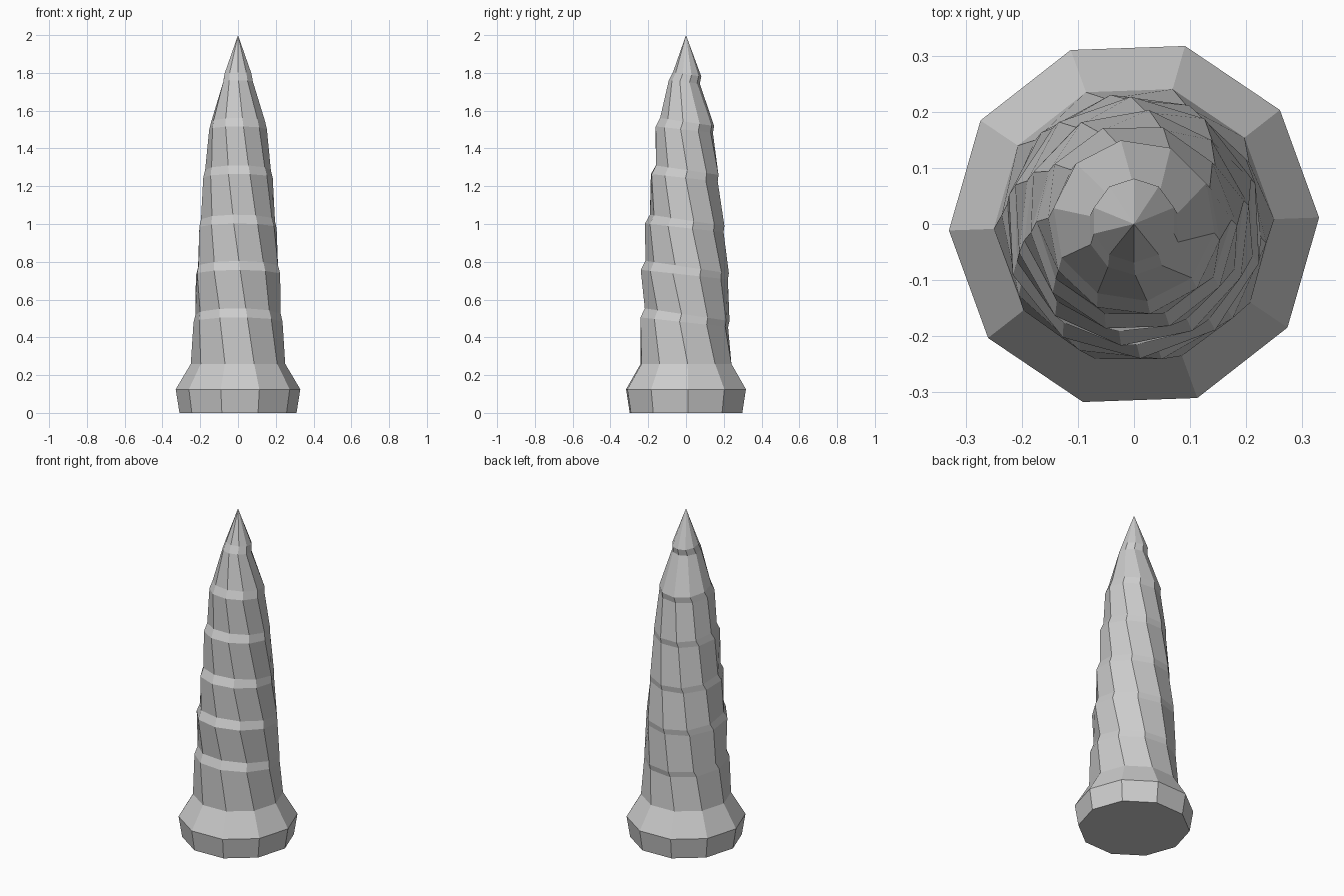
import bpy, bmesh
from math import radians, sin, cos

if "Cube" in bpy.data.objects:
    bpy.data.objects.remove(bpy.data.objects["Cube"])

SIDES = 10

# Ring: radius, mean height, y shift, tilt (front edge higher)
rings = [(0.31, 0.0, 0, 0), (0.33, 0.125, 0, 0), (0.25, 0.26, 0, 0)]

# Ridge steps: lower lip radius, upper radius, lower height
steps = [(0.237, 0.228, 0.48), (0.231, 0.221, 0.732), (0.209, 0.199, 0.98),
         (0.184, 0.174, 1.245), (0.154, 0.145, 1.50), (0.082, 0.075, 1.752)]
for lower, upper, z in steps:
    rings.append((lower, z, -0.009, 0.11))
    rings.append((upper, z + 0.04, 0.006, 0.15))


def add_ring(bm, r, z, shift, tilt):
    twist = 2 - 36.5 * max(0, z - 0.26)
    verts = []
    for i in range(SIDES):
        a = radians(twist + 360 * i / SIDES)
        y = r * sin(a)
        verts.append(bm.verts.new((r * cos(a), y + shift, z - tilt * y)))
    return verts


# Twisted, ridged horn with flared base
bm = bmesh.new()
loops = [add_ring(bm, *ring) for ring in rings]
bm.faces.new(loops[0][::-1])
for lo, hi in zip(loops, loops[1:]):
    for i in range(SIDES):
        j = (i + 1) % SIDES
        bm.faces.new((lo[i], lo[j], hi[j], hi[i]))

# Pointed tip
tip = bm.verts.new((0, 0, 2))
for i in range(SIDES):
    bm.faces.new((loops[-1][i], loops[-1][(i + 1) % SIDES], tip))

mesh = bpy.data.meshes.new("spiral_horn")
bm.to_mesh(mesh)
bm.free()
bpy.context.collection.objects.link(bpy.data.objects.new("spiral_horn", mesh))
